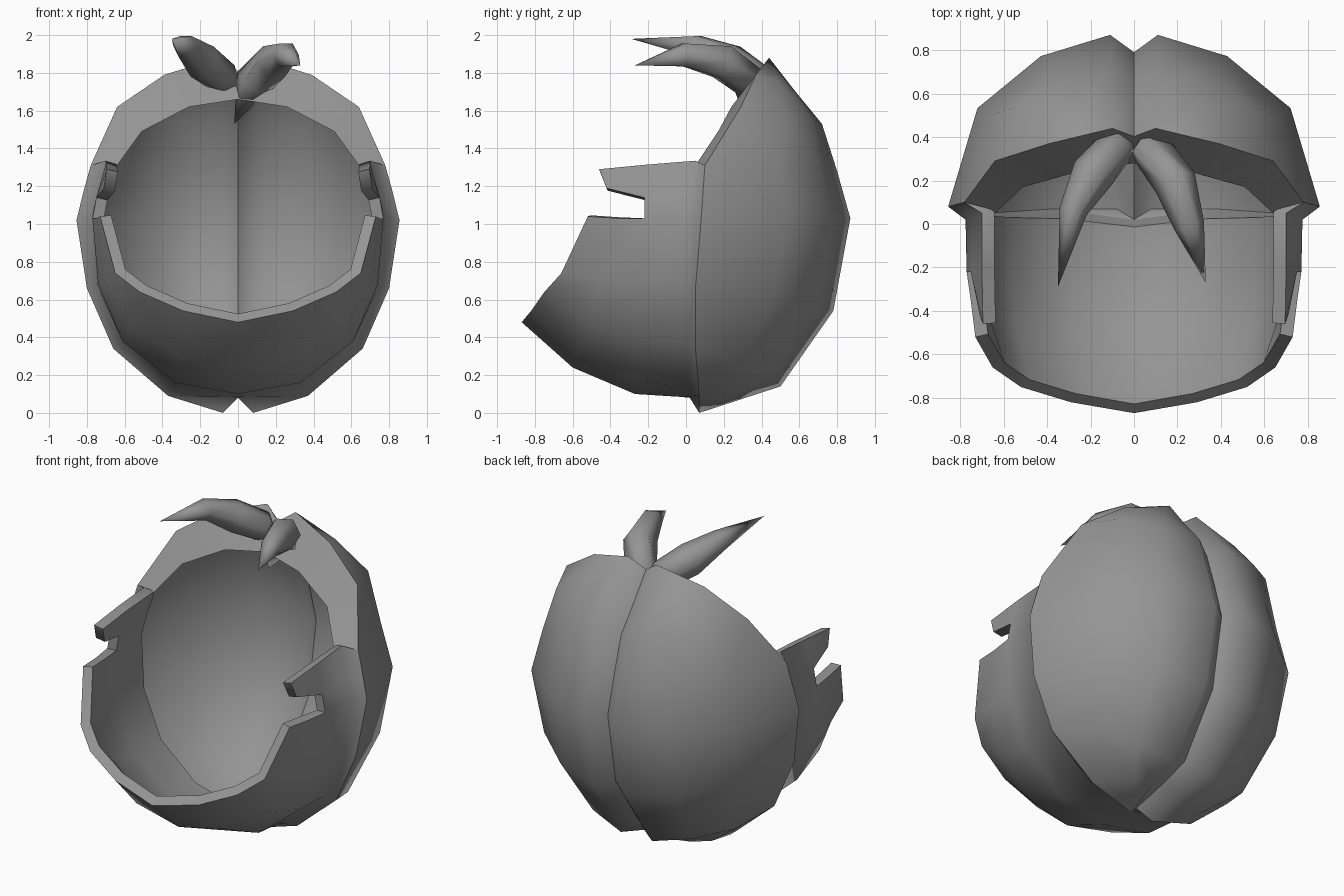
import bpy, bmesh, math
from mathutils import Vector

if "Cube" in bpy.data.objects:
    bpy.data.objects.remove(bpy.data.objects["Cube"])

grey = bpy.data.materials.new("dark_grey")
grey.diffuse_color = (.3, .3, .3, 1)
grey.use_nodes = True
grey.node_tree.nodes["Principled BSDF"].inputs["Base Color"].default_value = grey.diffuse_color


def build(name, faces, mirror=True, angle=42, thickness=0, pinned=()):
    """Mesh from faces given as point lists, optionally mirrored in x, welded and thickened.
    Pinned points keep zero thickness."""
    bm = bmesh.new()
    for s in ((1, -1) if mirror else (1,)):
        for f in faces:
            pts = []
            for p in f:
                if all((Vector(p) - Vector(q)).length > 1e-4 for q in pts):
                    pts.append(p)
            if len(pts) > 2:
                bm.faces.new([bm.verts.new((p[0] * s, p[1], p[2])) for p in pts])
    bmesh.ops.remove_doubles(bm, verts=bm.verts, dist=0.001)
    bmesh.ops.recalc_face_normals(bm, faces=bm.faces)
    # open sheets must face away from the middle of the head
    if sum(f.normal.dot(f.calc_center_median() - Vector((0, 0, 1))) for f in bm.faces) < 0 and \
            any(e.is_boundary for e in bm.edges):
        bmesh.ops.reverse_faces(bm, faces=bm.faces)
    me = bpy.data.meshes.new(name)
    bm.to_mesh(me)
    bm.free()
    me.materials.append(grey)
    ob = bpy.data.objects.new(name, me)
    bpy.context.collection.objects.link(ob)
    bpy.ops.object.select_all(action='DESELECT')
    ob.select_set(True)
    bpy.context.view_layer.objects.active = ob
    if thickness:
        group = ob.vertex_groups.new(name="thick")
        for v in me.vertices:
            p = Vector((abs(v.co.x), v.co.y, v.co.z))
            if all((p - Vector(q)).length > .005 for q in pinned):
                group.add([v.index], 1, 'REPLACE')
        sol = ob.modifiers.new("thickness", 'SOLIDIFY')
        sol.thickness = thickness
        sol.offset = -1
        sol.use_even_offset = True
        sol.vertex_group = group.name
        bpy.ops.object.modifier_apply(modifier=sol.name)
    bpy.ops.object.shade_smooth_by_angle(angle=math.radians(angle))
    return ob


def grid(rows):
    return [(a[i], a[i + 1], b[i + 1], b[i])
            for a, b in zip(rows, rows[1:]) for i in range(len(a) - 1)]


# Back shell: two thin lobes meeting in a groove
rim = [(.08, .07, 0), (.37, .07, .09), (.66, .05, .34), (.80, .05, .66), (.855, .08, 1.02),
       (.78, .10, 1.31), (.64, .29, 1.62), (.39, .37, 1.79), (.10, .44, 1.88)]
ridge = [(.07, 0), (.30, .075), (.50, .14), (.78, .54), (.87, 1.03),
         (.80, 1.28), (.72, 1.53), (.58, 1.70), (.44, 1.88)]
COLUMNS = [(0, 1), (26, .975), (55, 1), (90, 1)]  # angle, bulge


def arc(p, r):
    """Quarter-ellipse from ridge point p round to rim point r."""
    c = Vector((p[0], r[1], (p[2] + r[2]) / 2))
    return [tuple(c + k * ((Vector(r) - c) * math.sin(math.radians(a))
                           + (Vector(p) - c) * math.cos(math.radians(a))))
            for a, k in COLUMNS]


bottom = (0, .02, .08)
rows = []
for i, (r, (y, z)) in enumerate(zip(rim, ridge)):
    seam = (0, .07 + (y - .07) * .9, .95 + (z - .95) * .925) if i else bottom
    rows.append([seam] + ([r] * 4 if i in (0, 8) else arc((.11, y, z), r)))
faces = grid(rows)
# Wide flat brow around the upper half of the opening
brow = [(.64, .05, 1.31), (.51, .17, 1.49), (.26, .24, 1.62), (0, .28, 1.66)]
faces += grid([list(pair) for pair in zip(rim[5:], brow)])
faces.append((rim[8], rows[8][0], brow[3]))
build("back_shell", faces, angle=64)

# Jaw guard: cross-sections flaring from the shell rim forward to the open front edge
sections = [
    [rim[4], rim[3], rim[2], rim[1], bottom],
    [(.775, .02, 1.03), (.75, .01, .68), (.61, 0, .37), (.34, 0, .145), (0, -.03, .085)],
    [(.77, -.22, 1.03), (.74, -.24, .68), (.61, -.25, .38), (.33, -.26, .16), (0, -.27, .10)],
    [(.75, -.36, 1.03), (.71, -.45, .70), (.58, -.52, .46), (.31, -.58, .30), (0, -.60, .24)],
    [(.73, -.52, 1.04), (.65, -.66, .74), (.52, -.75, .64), (.29, -.82, .54), (0, -.87, .48)],
]
faces = grid(sections)
faces.append((rim[1], rim[0], bottom))
# Side cheeks with the tongue above the notch
cheek = (.82, .09, 1.165)
faces += grid([
    [rim[4], cheek, rim[5]],
    [(.775, .02, 1.03), (.75, .03, 1.15), (.70, .05, 1.335)],
    [(.77, -.22, 1.03), (.75, -.22, 1.14), (.70, -.20, 1.315)]])
faces += [((.75, -.22, 1.14), (.70, -.20, 1.315), (.695, -.46, 1.29), (.71, -.42, 1.19))]
build("jaw_guard", faces, angle=58, thickness=.06, pinned=rim[:6] + [cheek, bottom])


# Two curved horns at the top of the rim
def horn(name, path, radii, n=6):
    pts = [Vector(p) for p in path]
    rings = []
    for i, (p, r) in enumerate(zip(pts, radii)):
        t = (pts[min(i + 1, len(pts) - 1)] - pts[max(i - 1, 0)]).normalized()
        u = t.cross(Vector((0, 0, 1))).normalized()
        v = u.cross(t)
        ring = [tuple(p + r * (u * math.cos(a) + v * math.sin(a)))
                for a in (k * math.tau / n for k in range(n))]
        rings.append(ring + ring[:1])
    build(name, grid(rings), mirror=False, angle=75)


horn("right_horn", [(-.02, .33, 1.53), (.08, .34, 1.75), (.19, .19, 1.86), (.255, -.01, 1.895), (.33, -.27, 1.84)],
     [0, .10, .10, .07, 0])
horn("left_horn", [(.02, .40, 1.68), (-.08, .36, 1.775), (-.19, .23, 1.86), (-.28, .06, 1.94), (-.35, -.29, 1.98)],
     [0, .09, .10, .065, 0])
